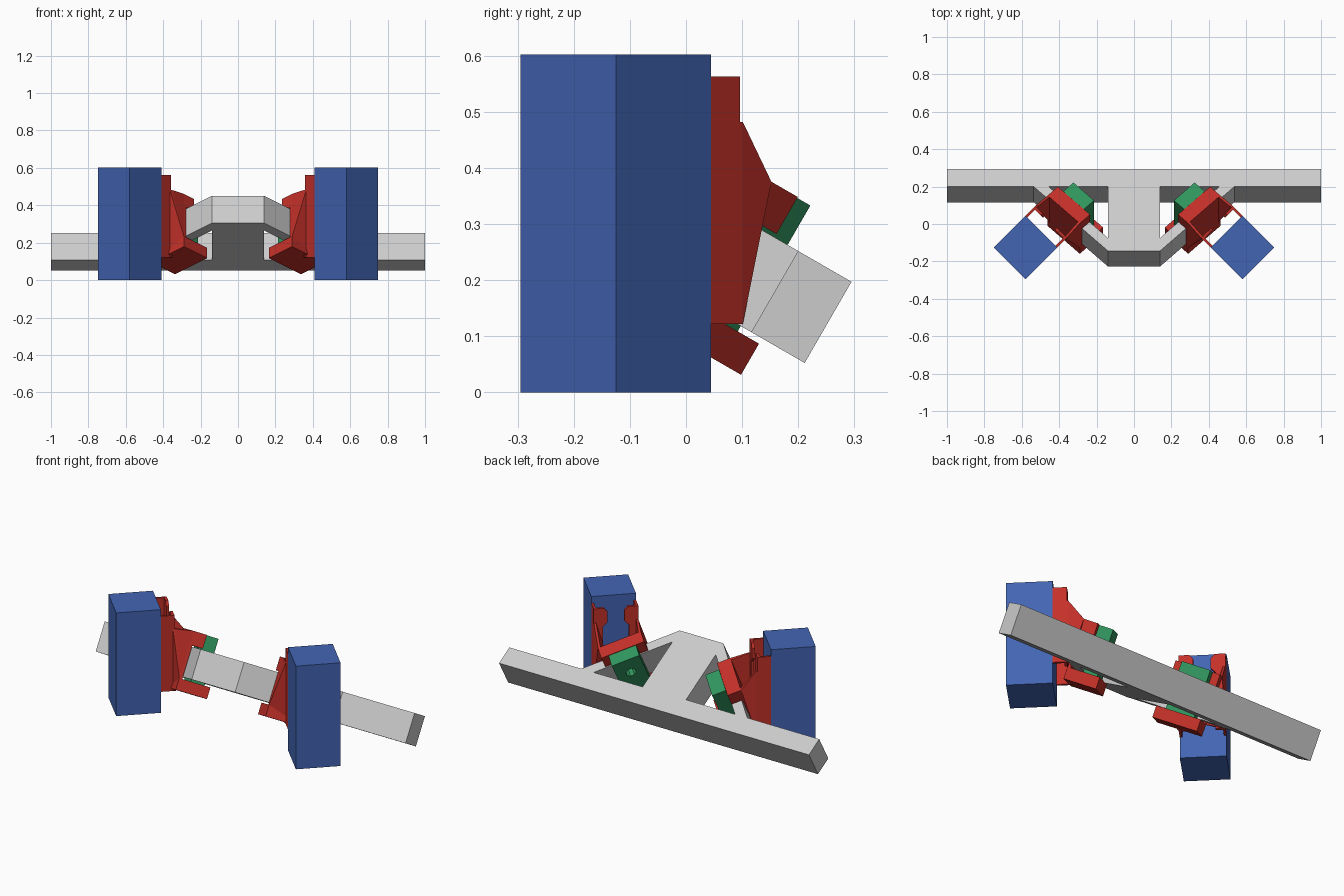
import bpy, bmesh
from math import sqrt, radians
from mathutils import Vector

if "Cube" in bpy.data.objects:
    bpy.data.objects.remove(bpy.data.objects["Cube"])

R = sqrt(0.5)
C30, S30 = 0.8660, 0.5


def material(name, rgb):
    m = bpy.data.materials.new(name)
    m.diffuse_color = (*rgb, 1)
    m.use_nodes = True
    m.node_tree.nodes["Principled BSDF"].inputs["Base Color"].default_value = m.diffuse_color
    return m


BLUE = material("blue", (0.055, 0.13, 0.45))
RED = material("red", (0.55, 0.03, 0.022))
GREEN = material("green", (0.03, 0.30, 0.11))


# Tilted frame space: x, v up the slope, w out of the plate
def tilt(x, v, w):
    return Vector((x, 0.295 - C30 * v + S30 * w, 0.197 + S30 * v + C30 * w))


# Clamp space: a along the diagonal arm, b across it, w out of the plate
def clamp(a, b, w):
    return tilt(R * (a + b), R * (b - a), w)


# Leg space: s across the leg, t toward the frame, z up
def leg(s, t, z):
    return Vector((0.58 + R * (s - t), -0.125 + R * (s + t), z))


def finish(bm, name, mat=None):
    bmesh.ops.recalc_face_normals(bm, faces=bm.faces)
    me = bpy.data.meshes.new(name)
    bm.to_mesh(me)
    bm.free()
    ob = bpy.data.objects.new(name, me)
    bpy.context.collection.objects.link(ob)
    if mat:
        me.materials.append(mat)
    return ob


def flip(p, side):
    return Vector((p.x * side, p.y, p.z))


def hull(name, pts, mat, side):
    bm = bmesh.new()
    for p in pts:
        bm.verts.new(flip(p, side))
    bmesh.ops.convex_hull(bm, input=bm.verts[:])
    bmesh.ops.dissolve_limit(bm, angle_limit=radians(0.5), verts=bm.verts[:], edges=bm.edges[:])
    return finish(bm, name, mat)


def box(name, space, r1, r2, r3, mat, side):
    return hull(name, [space(i, j, k) for i in r1 for j in r2 for k in r3], mat, side)


def prism(name, front, back, mat, side):
    bm = bmesh.new()
    f = [bm.verts.new(flip(p, side)) for p in front]
    g = [bm.verts.new(flip(p, side)) for p in back]
    bm.faces.new(f)
    bm.faces.new(g[::-1])
    n = len(f)
    for i in range(n):
        bm.faces.new((f[i], g[i], g[(i + 1) % n], f[(i + 1) % n]))
    return finish(bm, name, mat)


# Tilted frame: beam, stem and two diagonal arms as one plate with two windows
half_beam = [(1, 0), (1, .11), (.536, .11), (.456, .11), (.14, .11)]
mir = lambda pts: [(-x, v) for x, v in reversed(pts)]
half_stem = [(.14, .11), (.14, .426), (.14, .506)]
arm = [(.14, .506), (.14, .426), (.456, .11), (.536, .11)]
bm = bmesh.new()
for outline in (half_beam + mir(half_beam), half_stem + mir(half_stem), arm, mir(arm)):
    bm.faces.new([bm.verts.new(tilt(x, v, 0)) for x, v in outline])
bmesh.ops.remove_doubles(bm, verts=bm.verts[:], dist=1e-4)
ext = bmesh.ops.extrude_face_region(bm, geom=bm.faces[:], use_keep_orig=True)
moved = [g for g in ext["geom"] if isinstance(g, bmesh.types.BMVert)]
bmesh.ops.translate(bm, verts=moved, vec=Vector((0, -S30, -C30)) * 0.167)
finish(bm, "tilted_frame")

A = (-0.067, 0.176)
for side, tag in ((1, "right"), (-1, "left")):
    # Post
    box("post_" + tag, leg, (-.12, .12), (-.12, .12), (0, .602), BLUE, side)

    # Clamp body: upper lip, lower lip and back plate
    box("upper_lip_" + tag, clamp, A, (.40, .477), (.007, .083), RED, side)
    box("lower_lip_" + tag, clamp, A, (.30, .477), (-.242, -.178), RED, side)
    box("clamp_back_" + tag, clamp, A, (.460, .477), (-.178, .007), RED, side)

    for e, end in ((-1, "inner"), (1, "outer")):
        # Cheek plate along the post edge
        box(f"cheek_{end}_{tag}", leg, (e * .107, e * .12), (.12, .19), (.122, .563), RED, side)
        # Hooked flange facing the frame
        prof = [(.12, .122), (.12, .563), (.065, .563), (.045, .54),
                (.045, .48), (.07, .455), (.07, .122)]
        prism(f"flange_{end}_{tag}", [leg(e * s, .178, z) for s, z in prof],
              [leg(e * s, .193, z) for s, z in prof], RED, side)
        # Gusset web joining flange and clamp
        a0 = A[1] if e > 0 else A[0]
        pts = [leg(e * s, t, z) for s in (.108, .12) for t in (.185, .2) for z in (.122, .482)]
        pts += [clamp(a, .477, w) for a in (a0, a0 - e * .014) for w in (-.178, .083)]
        hull(f"gusset_{end}_{tag}", pts, RED, side)

    # Loose jaw inside the window, with a bolt hole
    jaw = box("jaw_" + tag, clamp, (-.02, .136), (.322, .399), (-.178, .081), GREEN, side)
    bore = [(.058 + .026 * x, -.02 + .026 * y) for x, y in
            ((1, .4), (.4, 1), (-.4, 1), (-1, .4), (-1, -.4), (-.4, -1), (.4, -1), (1, -.4))]
    cutter = prism("bore_cutter", [clamp(a, .30, w) for a, w in bore],
                   [clamp(a, .43, w) for a, w in bore], None, side)
    cutter.hide_render = True
    mod = jaw.modifiers.new("bore", 'BOOLEAN')
    mod.operation = 'DIFFERENCE'
    mod.object = cutter
    bpy.context.view_layer.objects.active = jaw
    bpy.ops.object.modifier_apply(modifier="bore")
    bpy.data.objects.remove(cutter)
